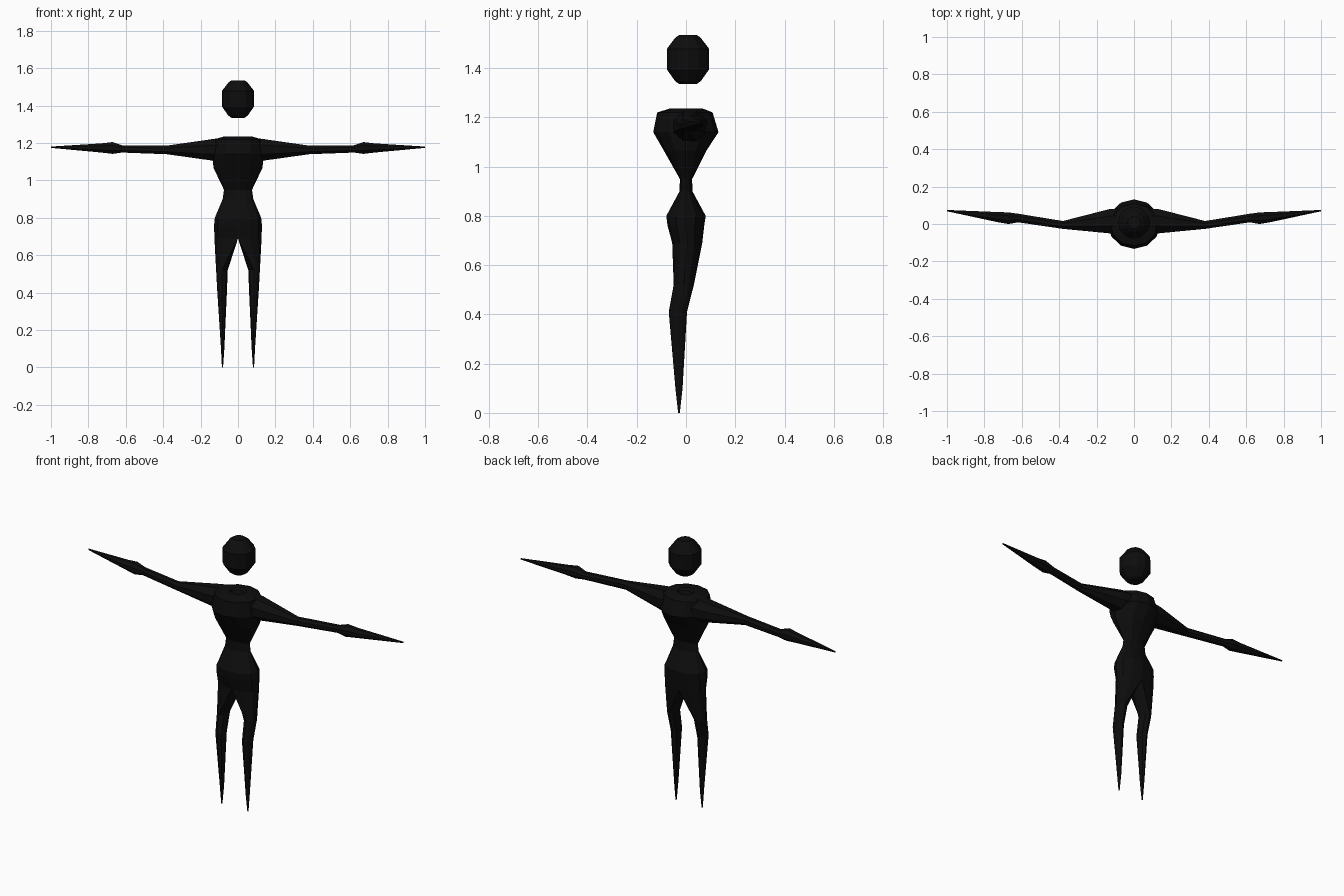
import bpy, bmesh, math

if "Cube" in bpy.data.objects:
    bpy.data.objects.remove(bpy.data.objects["Cube"])

black = bpy.data.materials.new("matte_black")
black.diffuse_color = (0.004, 0.004, 0.004, 1)
black.use_nodes = True
black.node_tree.nodes["Principled BSDF"].inputs["Base Color"].default_value = black.diffuse_color


def loft(name, rings, cap_start=True, cap_end=True):
    """Skin a list of equal-length point rings into one flat-shaded object."""
    bm = bmesh.new()
    vs = [[bm.verts.new(p) for p in r] for r in rings]
    n = len(vs[0])
    for a, b in zip(vs, vs[1:]):
        for i in range(n):
            j = (i + 1) % n
            bm.faces.new((a[i], a[j], b[j], b[i]))
    if cap_start:
        bm.faces.new(vs[0][::-1])
    if cap_end:
        bm.faces.new(vs[-1])
    bmesh.ops.recalc_face_normals(bm, faces=bm.faces)
    me = bpy.data.meshes.new(name)
    bm.to_mesh(me)
    bm.free()
    me.materials.append(black)
    ob = bpy.data.objects.new(name, me)
    bpy.context.collection.objects.link(ob)
    return ob


def level(z, x0, x1, y0, y1, n=12):
    """Horizontal oval filling the given x and y extents."""
    cx, cy, rx, ry = (x0 + x1) / 2, (y0 + y1) / 2, (x1 - x0) / 2, (y1 - y0) / 2
    return [(cx + rx * math.cos(t), cy + ry * math.sin(t), z)
            for t in (2 * math.pi * i / n for i in range(n))]


def upright(x, y0, y1, z0, z1, n=8):
    """Oval across an arm, at the given x."""
    cy, cz, ry, rz = (y0 + y1) / 2, (z0 + z1) / 2, (y1 - y0) / 2, (z1 - z0) / 2
    k = 1 / math.cos(math.pi / n)
    return [(x, cy + ry * k * math.cos(t), cz + rz * k * math.sin(t))
            for t in (2 * math.pi * (i + 0.5) / n for i in range(n))]


# Head: faceted ball floating above the neck
loft("head", [level(z, -r, r, 0.008 - r, 0.008 + r) for z, r in
              ((1.335, 0.035), (1.347, 0.052), (1.395, 0.086),
               (1.478, 0.086), (1.523, 0.052), (1.535, 0.035))])

# Torso: z, half width, front, back
body = [(0.69, 0.126, -0.056, 0.066), (0.76, 0.128, -0.075, 0.074),
        (0.80, 0.124, -0.08, 0.08), (0.90, 0.082, -0.026, 0.026),
        (0.95, 0.075, -0.025, 0.025), (1.065, 0.13, -0.09, 0.083),
        (1.14, 0.14, -0.133, 0.132), (1.22, 0.125, -0.117, 0.108),
        (1.235, 0.075, -0.068, 0.07), (1.235, 0.045, -0.04, 0.045),
        (1.222, 0.035, -0.03, 0.035)]
loft("torso", [level(z, -w, w, f, b) for z, w, f, b in body], cap_start=False)

# Arms: x, front, back, bottom, top
arm = [(0.05, -0.05, 0.085, 1.105, 1.23), (0.13, -0.05, 0.08, 1.105, 1.222),
       (0.38, -0.026, 0.016, 1.14, 1.186), (0.62, 0.009, 0.055, 1.149, 1.188),
       (0.67, 0.0, 0.062, 1.142, 1.205), (0.73, 0.01, 0.064, 1.149, 1.198),
       (1.0, 0.068, 0.075, 1.174, 1.181)]

# Legs: z, inner x, outer x, front, back
leg = [(0.52, 0.055, 0.117, -0.05, 0.032), (0.41, 0.059, 0.111, -0.07, 0.004),
       (0.10, 0.073, 0.091, -0.043, -0.014), (0.0, 0.08, 0.086, -0.032, -0.025)]


def half_level():
    """Half of the hip oval, so both legs meet at the crotch."""
    f, b, w = -0.056, 0.066, 0.126
    cy, ry = (f + b) / 2, (b - f) / 2
    pts = [(w * math.cos(t), cy + ry * math.sin(t), 0.69)
           for t in (math.pi * i / 6 for i in range(-3, 4))]
    return pts + [(0, cy + ry * k, 0.69) for k in (0.5, 0, -0.5)]


def leg_level(z, x0, x1, y0, y1):
    """Leg oval with points ordered to match the hip half."""
    cx, cy, rx, ry = (x0 + x1) / 2, (y0 + y1) / 2, (x1 - x0) / 2, (y1 - y0) / 2
    angles = [-90 + 30 * i for i in range(7)] + [135, 180, 225]
    return [(cx + rx * math.cos(math.radians(a)), cy + ry * math.sin(math.radians(a)), z)
            for a in angles]


for side, s in (("right", 1), ("left", -1)):
    def flip(ring):
        return [(s * x, y, z) for x, y, z in ring]
    loft(side + "_arm", [flip(upright(*a)) for a in arm])
    loft(side + "_leg", [flip(half_level())] + [flip(leg_level(*l)) for l in leg],
         cap_start=False)
